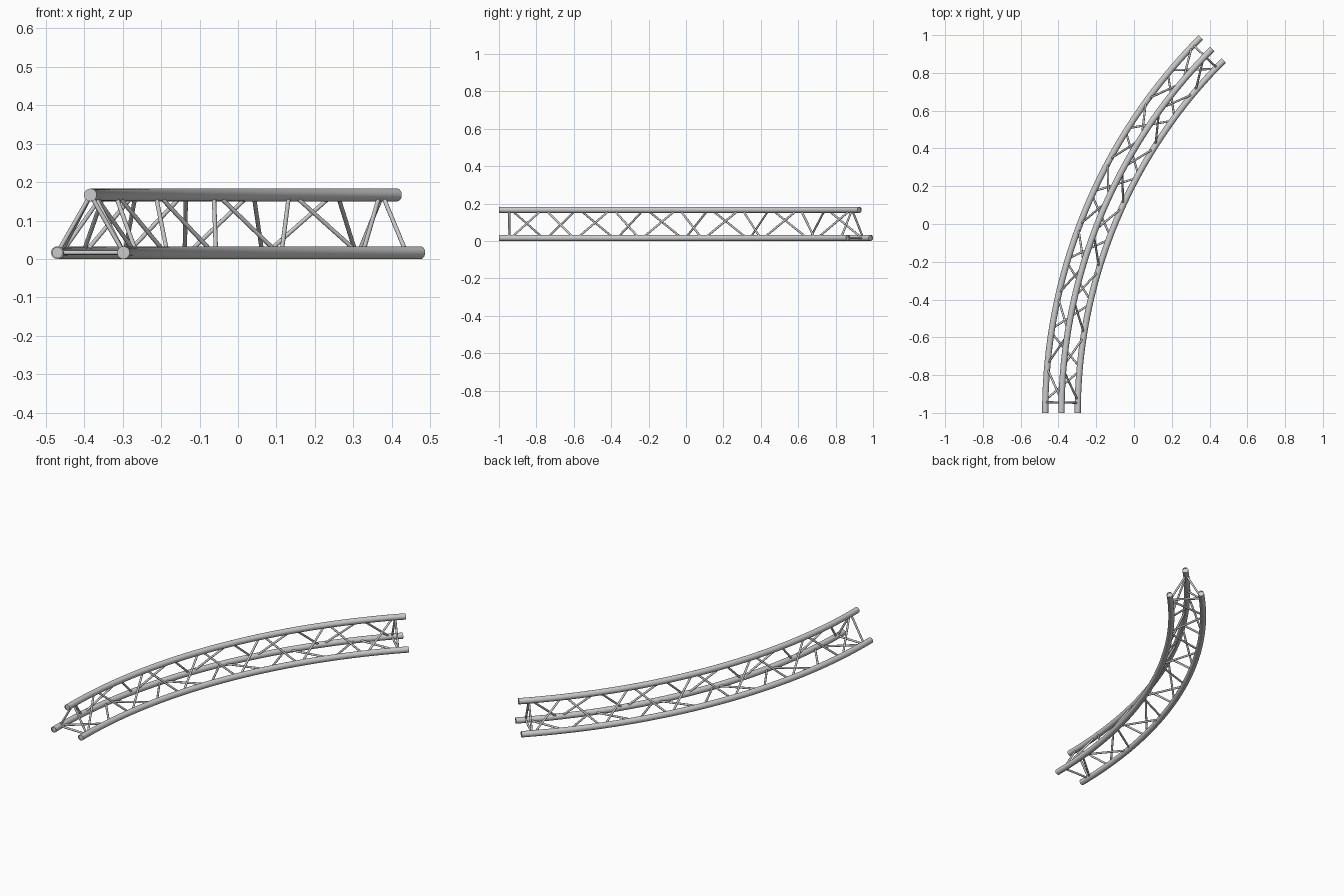
import bpy, bmesh, math
from mathutils import Vector

if "Cube" in bpy.data.objects:
    bpy.data.objects.remove(bpy.data.objects["Cube"])

CX, CY = 2.3415, -1.0           # centre of the bend
SWEEP = 45.0                    # degrees of bend
TUBE_R, BRACE_R = 0.0165, 0.0056
# name: (bend radius, height)
CHORDS = {"outer": (2.8115, TUBE_R),
          "inner": (2.6395, TUBE_R),
          "top": (2.7255, TUBE_R + 0.15)}
FIRST, CELLS = 1.16, 11         # end frame angle, diagonals per face


def point(chord, deg):
    r, z = CHORDS[chord]
    a = math.radians(deg)
    return Vector((CX - r * math.cos(a), CY + r * math.sin(a), z))


def finish(name, bm):
    bmesh.ops.recalc_face_normals(bm, faces=bm.faces)
    me = bpy.data.meshes.new(name)
    bm.to_mesh(me)
    bm.free()
    ob = bpy.data.objects.new(name, me)
    bpy.context.collection.objects.link(ob)
    bpy.ops.object.select_all(action='DESELECT')
    ob.select_set(True)
    bpy.context.view_layer.objects.active = ob
    bpy.ops.object.shade_smooth_by_angle(angle=math.radians(35))


def loft(bm, rings):
    """Skin a list of (centre, side, up, radius, sides) rings and cap the ends."""
    rows = []
    for c, u, v, r, n in rings:
        rows.append([bm.verts.new(c + r * (math.cos(t) * u + math.sin(t) * v))
                     for t in (2 * math.pi * i / n for i in range(n))])
    for a, b in zip(rows, rows[1:]):
        for i in range(len(a)):
            j = (i + 1) % len(a)
            bm.faces.new((a[i], a[j], b[j], b[i]))
    bm.faces.new(rows[0])
    bm.faces.new(rows[-1])


# Curved main tubes with a shallow recessed plug at each end
UP = Vector((0, 0, 1))
for chord in CHORDS:
    steps, lip, depth = 40, TUBE_R * 0.78, 0.08
    rows = [(depth, lip), (0, lip)]
    rows += [(SWEEP * i / steps, TUBE_R) for i in range(steps + 1)]
    rows += [(SWEEP, lip), (SWEEP - depth, lip)]
    rings = []
    for deg, r in rows:
        a = math.radians(deg)
        side = Vector((-math.cos(a), math.sin(a), 0))
        rings.append((point(chord, deg), side, UP, r, 24))
    bm = bmesh.new()
    loft(bm, rings)
    finish(chord + "_tube", bm)


def bar(bm, p, q):
    d = (q - p).normalized()
    u = d.cross(UP).normalized() if abs(d.z) < 0.99 else Vector((1, 0, 0))
    v = d.cross(u)
    loft(bm, [(p, u, v, BRACE_R, 12), (q, u, v, BRACE_R, 12)])


# Each face of the truss: zigzag braces plus a straight bar at both ends
cell = (SWEEP - 2 * FIRST) / CELLS
for a, b in (("inner", "top"), ("top", "outer"), ("outer", "inner")):
    bm = bmesh.new()
    for k in range(CELLS):
        mid = FIRST + (k + 0.5) * cell
        s, e = (a, b) if k % 2 == 0 else (b, a)
        bar(bm, point(s, mid - 1.72), point(e, mid + 1.72))
    finish(f"{a}_{b}_zigzag_braces", bm)
    bm = bmesh.new()
    for deg in (FIRST, SWEEP - FIRST):
        bar(bm, point(a, deg), point(b, deg))
    finish(f"{a}_{b}_end_bars", bm)
